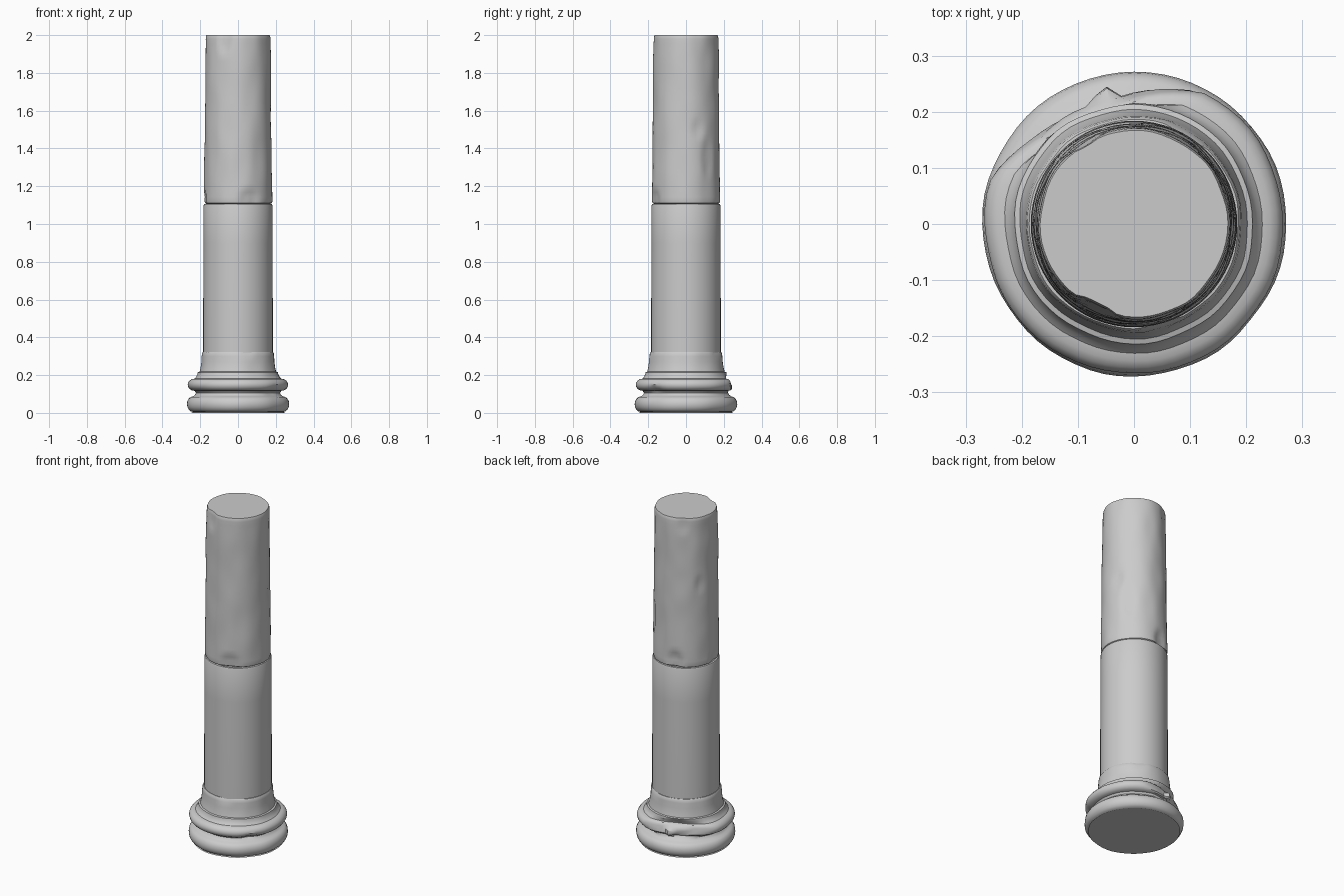
import bpy, bmesh, math
from mathutils import Vector, noise

if "Cube" in bpy.data.objects:
    bpy.data.objects.remove(bpy.data.objects["Cube"])

SIDES = 64


def chip_depth(angle, z, chips):
    # Depth of broken stone at one point: (angle, height, half angle, half height, depth)
    total = 0
    for ca, cz, wa, wz, depth in chips:
        da = ((angle - ca + 180) % 360 - 180) / wa
        d = math.hypot(da, (z - cz) / wz)
        total += depth * min(1, max(0, 1.8 * (1 - d)))
    return total


def turned_part(name, profile, rough=0.0, chips=(), cap_bottom=False, cap_top=False):
    # Turn a (radius, height) profile around z, then weather the surface
    bm = bmesh.new()
    rings = []
    for r, z in profile:
        ring = []
        for i in range(SIDES):
            a = 2 * math.pi * i / SIDES
            n = noise.noise(Vector((math.cos(a) * 2.5, math.sin(a) * 2.5, z * 6)))
            rr = r + rough * n - chip_depth(math.degrees(a), z, chips)
            ring.append(bm.verts.new((rr * math.cos(a), rr * math.sin(a), z)))
        rings.append(ring)
    for low, high in zip(rings, rings[1:]):
        for i in range(SIDES):
            j = (i + 1) % SIDES
            bm.faces.new((low[i], low[j], high[j], high[i]))
    if cap_bottom:
        bm.faces.new(rings[0][::-1])
    if cap_top:
        bm.faces.new(rings[-1])
    mesh = bpy.data.meshes.new(name)
    bm.to_mesh(mesh)
    bm.free()
    obj = bpy.data.objects.new(name, mesh)
    bpy.context.collection.objects.link(obj)
    bpy.ops.object.select_all(action='DESELECT')
    obj.select_set(True)
    bpy.context.view_layer.objects.active = obj
    bpy.ops.object.shade_smooth_by_angle(angle=math.radians(35))
    return obj


def bulge(r, z, half, depth, steps=8):
    # Rounded moulding profile
    return [(r - depth + depth * math.cos(t), z + half * math.sin(t))
            for t in (math.pi * (k / steps - 0.5) for k in range(steps + 1))]


# Moulded base: two rounded rings, a hollow between them and a flared collar
base_profile = (
    [(0.25, 0.0)] + bulge(0.271, 0.046, 0.041, 0.032)
    + [(0.228, 0.095), (0.222, 0.106), (0.228, 0.114)]
    + bulge(0.266, 0.149, 0.032, 0.036)
    + [(0.222, 0.19), (0.215, 0.205), (0.213, 0.215), (0.204, 0.218),
       (0.199, 0.24), (0.195, 0.27), (0.193, 0.30), (0.191, 0.316),
       (0.187, 0.322), (0.178, 0.323)])
turned_part("moulded_base", base_profile, 0.004,
            [(112, 0.155, 50, 0.055, 0.04), (103, 0.135, 6, 0.03, -0.025),
             (320, 0.12, 12, 0.025, 0.01), (60, 0.315, 16, 0.02, 0.006),
             (285, 0.315, 14, 0.02, 0.006)], cap_bottom=True)

# Smooth lower drum of the shaft
turned_part("lower_shaft", [(0.184, 0.31), (0.184, 0.6), (0.183, 0.9),
                            (0.182, 1.098), (0.179, 1.105), (0.170, 1.107)])

# Weathered upper drum with chipped edges
upper_profile = [(0.170, 1.107), (0.178, 1.112)]
upper_profile += [(0.180 - 0.009 * t, 1.12 + 0.86 * t)
                  for t in (k / 36 for k in range(37))]
upper_profile += [(0.170, 1.992), (0.167, 2.0)]
turned_part("upper_shaft", upper_profile, 0.004,
            [(290, 1.13, 22, 0.06, 0.012), (105, 1.14, 18, 0.07, 0.014),
             (185, 1.13, 14, 0.05, 0.01), (245, 1.98, 16, 0.10, 0.012),
             (40, 1.35, 14, 0.12, 0.006), (150, 1.6, 10, 0.06, 0.006),
             (20, 1.5, 12, 0.06, 0.006), (120, 1.96, 12, 0.06, 0.006)],
            cap_top=True)
